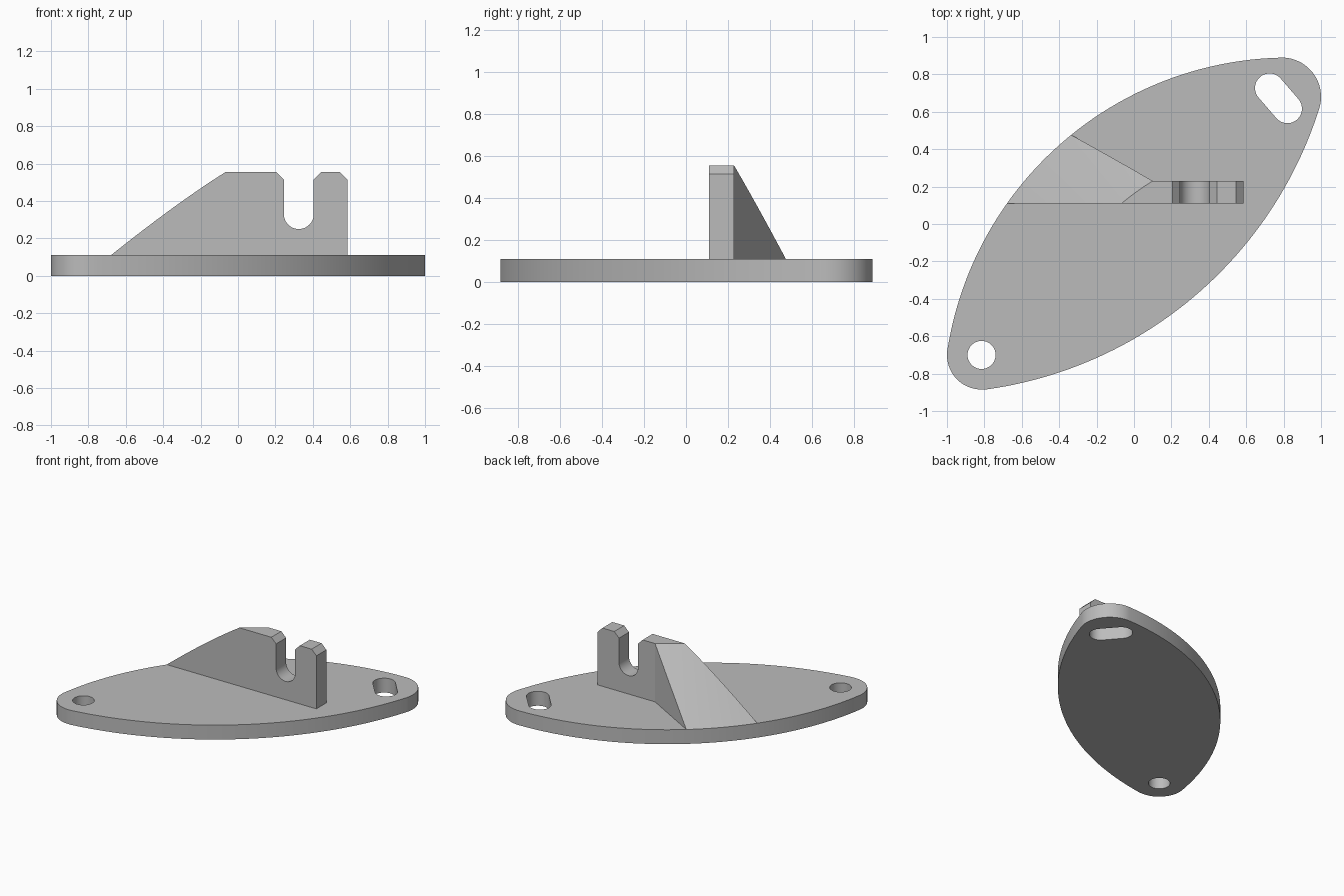
import bpy, bmesh, math
from mathutils import Matrix, Vector

cube = bpy.data.objects.get("Cube")
if cube:
    bpy.data.objects.remove(cube, do_unlink=True)

grey = bpy.data.materials.new("plain grey")
grey.use_nodes = True
grey.diffuse_color = (0.5, 0.5, 0.5, 1)
grey.node_tree.nodes["Principled BSDF"].inputs["Base Color"].default_value = (0.5, 0.5, 0.5, 1)

BASE, TOP = 0.11, 0.555           # plate thickness, overall height
FRONT, BACK, JOIN = 0.11, 0.23, 0.10   # wall faces in y, wall-to-gusset join in x


def arc(c, r, a0, a1, n):
    """Counter-clockwise arc points from angle a0 to a1."""
    while a1 <= a0:
        a1 += math.tau
    return [(c[0] + r * math.cos(a0 + (a1 - a0) * i / n),
             c[1] + r * math.sin(a0 + (a1 - a0) * i / n)) for i in range(n + 1)]


def angle(a, b):
    return math.atan2(b[1] - a[1], b[0] - a[0])


def finish(obj, bm):
    """Weld the mesh, orient it, and shade curved sides smooth."""
    bmesh.ops.remove_doubles(bm, verts=bm.verts, dist=0.0005)
    bmesh.ops.recalc_face_normals(bm, faces=bm.faces)
    bm.to_mesh(obj.data)
    bm.free()
    obj.data.materials.clear()
    obj.data.materials.append(grey)
    bpy.ops.object.select_all(action="DESELECT")
    obj.select_set(True)
    bpy.context.view_layer.objects.active = obj
    bpy.ops.object.shade_smooth_by_angle(angle=math.radians(25))


def extrude_profile(name, loops, thickness, matrix):
    """Solid from a closed outline and any hole loops inside it."""
    curve = bpy.data.curves.new(name, "CURVE")
    curve.dimensions, curve.fill_mode = "2D", "BOTH"
    curve.extrude = thickness / 2
    for loop in loops:
        spline = curve.splines.new("POLY")
        spline.points.add(len(loop) - 1)
        for p, (x, y) in zip(spline.points, loop):
            p.co = (x, y, 0, 1)
        spline.use_cyclic_u = True
    obj = bpy.data.objects.new(name, curve)
    bpy.context.collection.objects.link(obj)
    bpy.ops.object.select_all(action="DESELECT")
    obj.select_set(True)
    bpy.context.view_layer.objects.active = obj
    bpy.ops.object.convert(target="MESH")
    obj = bpy.context.view_layer.objects.active
    obj.data.transform(matrix)
    bm = bmesh.new()
    bm.from_mesh(obj.data)
    finish(obj, bm)


# Base plate: two long arcs blended by a round at each tip
side_a, ra = (0.83, -0.96), 1.85
side_b, rb = (-1.088, 1.275), 2.18
tip_r, tip_l = (0.79, 0.68), (-0.815, -0.70)
a_r, a_l = angle(side_a, tip_r), angle(side_a, tip_l)
b_r, b_l = angle(side_b, tip_r), angle(side_b, tip_l)
outline = (arc(tip_r, 0.21, b_r, a_r, 24)[:-1] + arc(side_a, ra, a_r, a_l, 48)[:-1]
           + arc(tip_l, 0.185, a_l, b_l, 24)[:-1] + arc(side_b, rb, b_l, b_r, 48)[:-1])

# Round hole and slanted slot through the plate
hole = arc(tip_l, 0.075, 0, math.tau, 40)[:-1]
s0, s1 = (0.725, 0.727), (0.82, 0.617)
across = angle(s0, s1) + math.pi / 2
slot = (arc(s0, 0.078, across, across + math.pi, 20)
        + arc(s1, 0.078, across + math.pi, across + math.tau, 20))
extrude_profile("base_plate", [outline, hole, slot], BASE,
                Matrix.Translation((0, 0, BASE / 2)))

# Upright wall with chamfered prongs and a round-bottomed notch
ch = TOP - 0.04
notch = arc((0.325, 0.33), 0.08, math.pi, math.tau, 24)
wall = ([(JOIN, BASE), (JOIN, TOP), (0.205, TOP), (0.245, ch)] + notch
        + [(0.405, ch), (0.445, TOP), (0.545, TOP), (0.585, ch), (0.585, BASE)])
extrude_profile("notched_wall", [wall], BACK - FRONT,
                Matrix.Translation((0, (FRONT + BACK) / 2, 0))
                @ Matrix.Rotation(math.pi / 2, 4, "X"))

# Gusset: conical slope from the plate rim up to the wall top
LEVELS, COLS = 12, 16
corner, foot = Vector((JOIN, BACK)), Vector((-0.335, 0.475))
bm = bmesh.new()
rings = []
for i in range(LEVELS + 1):
    t = i / LEVELS
    r = ra + (1.396 - ra) * t
    x = side_a[0] - math.sqrt(r * r - (FRONT - side_a[1]) ** 2)
    end = foot.lerp(corner, t)
    pts = arc(side_a, r, angle(side_a, end), angle(side_a, (x, FRONT)), COLS)
    pts += [(JOIN, FRONT), (JOIN, BACK)]
    rings.append([bm.verts.new((px, py, BASE + (TOP - BASE) * t)) for px, py in pts])
for low, high in zip(rings, rings[1:]):
    for j in range(len(low)):
        k = (j + 1) % len(low)
        bm.faces.new((low[j], low[k], high[k], high[j]))
bm.faces.new(rings[0])
bm.faces.new(rings[-1])
mesh = bpy.data.meshes.new("sloped_gusset")
gusset = bpy.data.objects.new("sloped_gusset", mesh)
bpy.context.collection.objects.link(gusset)
finish(gusset, bm)
